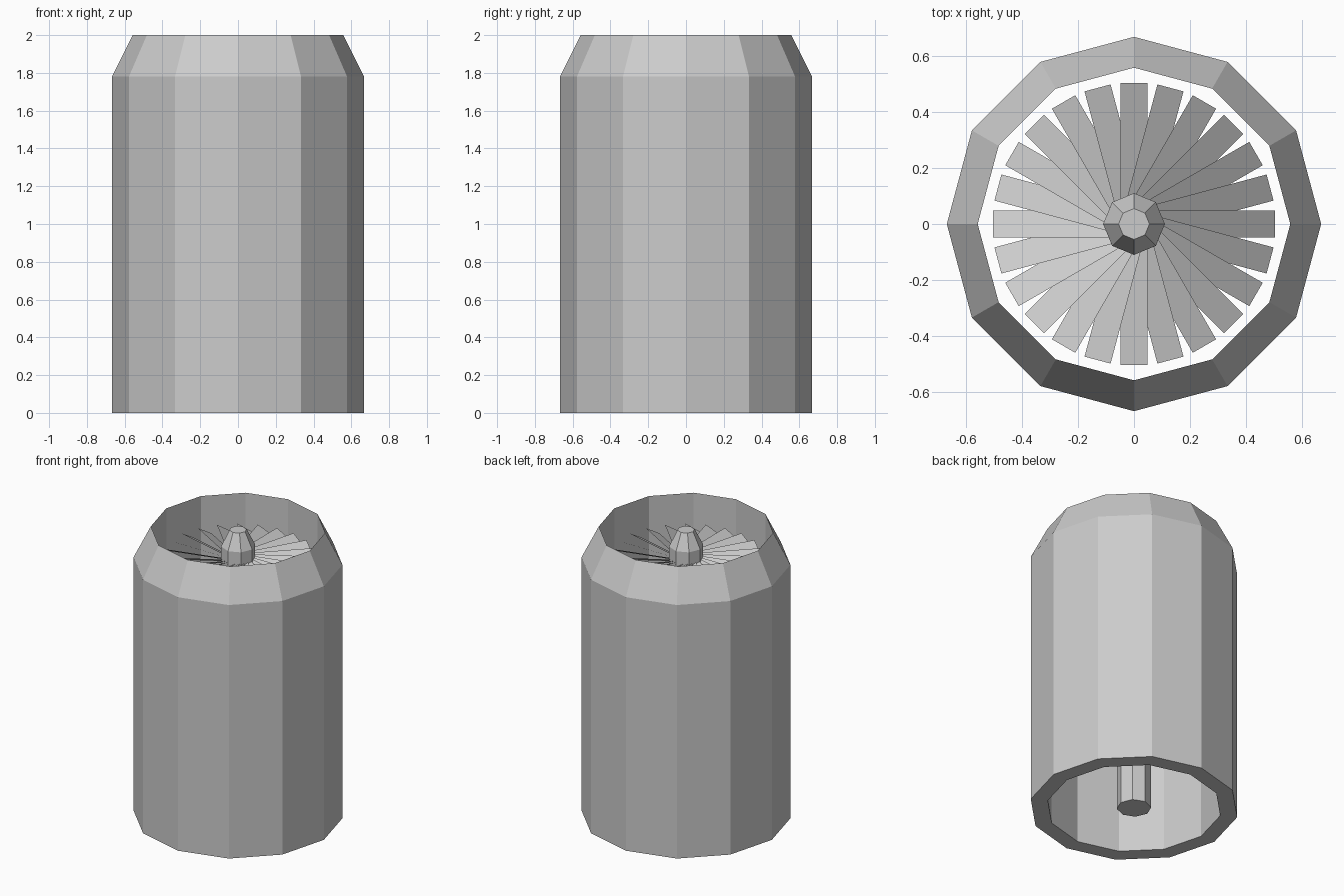
import bpy, bmesh
from math import cos, sin, pi, radians

if "Cube" in bpy.data.objects:
    bpy.data.objects.remove(bpy.data.objects["Cube"])


def make_object(name, bm):
    bmesh.ops.recalc_face_normals(bm, faces=bm.faces)
    mesh = bpy.data.meshes.new(name)
    bm.to_mesh(mesh)
    bm.free()
    obj = bpy.data.objects.new(name, mesh)
    bpy.context.collection.objects.link(obj)
    return obj


def lathe(name, profile, sides, closed):
    """Revolve (radius, z) points; closed joins last to first, else cap the ends."""
    bm = bmesh.new()
    rings = [[bm.verts.new((r * cos(2 * pi * i / sides), r * sin(2 * pi * i / sides), z))
              for i in range(sides)] for r, z in profile]
    pairs = list(zip(rings, rings[1:]))
    if closed:
        pairs.append((rings[-1], rings[0]))
    else:
        bm.faces.new(rings[0])
        bm.faces.new(rings[-1])
    for a, b in pairs:
        for i in range(sides):
            j = (i + 1) % sides
            bm.faces.new((a[i], a[j], b[j], b[i]))
    return make_object(name, bm)


# Hollow casing with a sharp chamfered intake lip
lathe("casing", [(0.667, 0), (0.667, 1.78), (0.557, 2), (0.557, 0)], 12, True)

# Central shaft with tapered nose
lathe("hub", [(0.11, 0), (0.11, 1.89), (0.055, 2)], 8, False)

# Ring of thin pitched fan blades
BLADES, TIP, WIDTH, PITCH, HEIGHT = 24, 0.502, 0.111, radians(30), 1.78
bm = bmesh.new()
for k in range(BLADES):
    a = 2 * pi * k / BLADES
    corners = []
    for r, side in ((0.03, -1), (TIP, -1), (TIP, 1), (0.03, 1)):
        t = side * WIDTH / 2 * cos(PITCH)
        z = HEIGHT + side * WIDTH / 2 * sin(PITCH)
        corners.append(bm.verts.new((r * cos(a) - t * sin(a), r * sin(a) + t * cos(a), z)))
    bm.faces.new(corners)
# keep every blade facing up
mesh = bpy.data.meshes.new("fan_blades")
bm.to_mesh(mesh)
bm.free()
bpy.context.collection.objects.link(bpy.data.objects.new("fan_blades", mesh))
